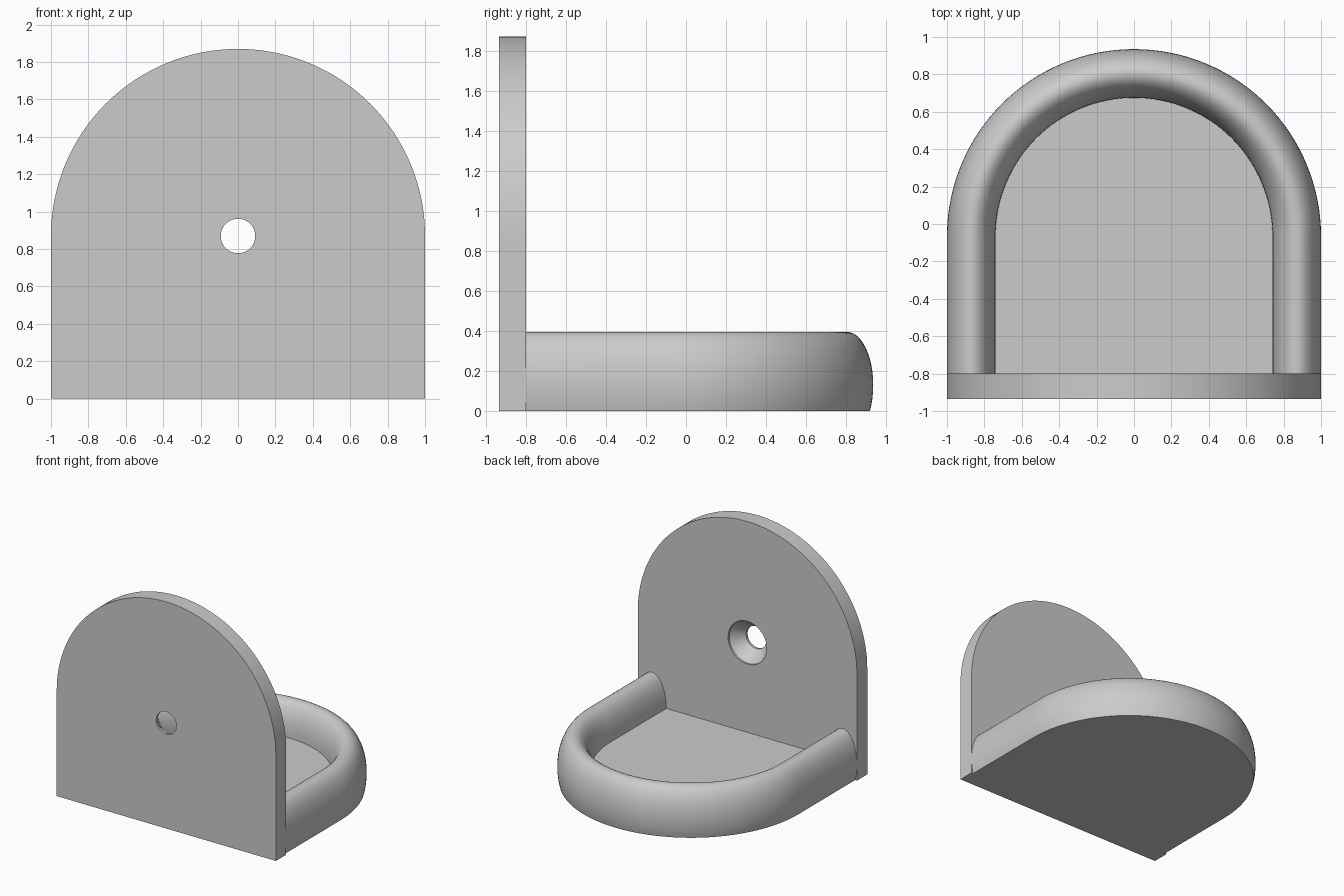
import bpy, bmesh, math
from math import sin, cos, pi

if "Cube" in bpy.data.objects:
    bpy.data.objects.remove(bpy.data.objects["Cube"])

grey = bpy.data.materials.new("light grey")
grey.diffuse_color = (0.6, 0.6, 0.6, 1)
grey.use_nodes = True
grey.node_tree.nodes["Principled BSDF"].inputs["Base Color"].default_value = grey.diffuse_color


def finish(bm, name):
    bmesh.ops.recalc_face_normals(bm, faces=bm.faces)
    mesh = bpy.data.meshes.new(name)
    bm.to_mesh(mesh)
    bm.free()
    mesh.materials.append(grey)
    obj = bpy.data.objects.new(name, mesh)
    bpy.context.collection.objects.link(obj)
    bpy.ops.object.select_all(action='DESELECT')
    obj.select_set(True)
    bpy.context.view_layer.objects.active = obj
    bpy.ops.object.shade_smooth_by_angle(angle=math.radians(30))
    return obj


# Arched wall plate with a countersunk screw hole, as rings around the hole
FRONT, BACK, MID = -0.935, -0.80, 0.87
corner = math.atan2(MID, 1)
angles = [pi * i / 64 for i in range(64)]
angles += [pi + corner * i / 12 for i in range(12)]
angles += [pi + corner + (pi - 2 * corner) * i / 24 for i in range(24)]
angles += [2 * pi - corner + corner * i / 12 for i in range(12)]


def arch(a):
    if sin(a) >= -1e-9:
        return 1.0
    return min(1 / max(abs(cos(a)), 1e-9), MID / abs(sin(a)))


def circle(r):
    return lambda a: r


bm = bmesh.new()
rings = []
for radius, y in [(arch, FRONT), (arch, BACK), (circle(0.176), BACK),
                  (circle(0.176), BACK - 0.015), (circle(0.092), FRONT + 0.02),
                  (circle(0.092), FRONT)]:
    rings.append([bm.verts.new((radius(a) * cos(a), y, MID + radius(a) * sin(a)))
                  for a in angles])
n = len(angles)
for k, ring in enumerate(rings):
    nxt = rings[(k + 1) % len(rings)]
    for i in range(n):
        j = (i + 1) % n
        bm.faces.new((ring[i], ring[j], nxt[j], nxt[i]))
finish(bm, "wall_plate")

# U-shaped tray: half-buried oval rim swept around a flat floor
RIM_R, RIM_W, RIM_H, FLOOR, ARC_Y = 0.87, 0.13, 0.265, 0.13, -0.065
start = -math.asin(FLOOR / RIM_H)
section = [(RIM_R + RIM_W * cos(t), FLOOR + RIM_H * sin(t))
           for t in (start + (pi - start) * i / 28 for i in range(29))]
path = [(0, BACK)] + [(pi * i / 64, ARC_Y) for i in range(65)] + [(pi, BACK)]
bm = bmesh.new()
sweep = [[bm.verts.new((r * cos(a), y + r * sin(a), z)) for r, z in section]
         for a, y in path]
for p, q in zip(sweep, sweep[1:]):
    for i in range(len(section) - 1):
        bm.faces.new((p[i], q[i], q[i + 1], p[i + 1]))
bm.faces.new([s[-1] for s in sweep])              # floor
bm.faces.new([s[0] for s in sweep])               # underside
bm.faces.new(sweep[0] + sweep[-1][::-1])          # end against the plate
finish(bm, "tray")
